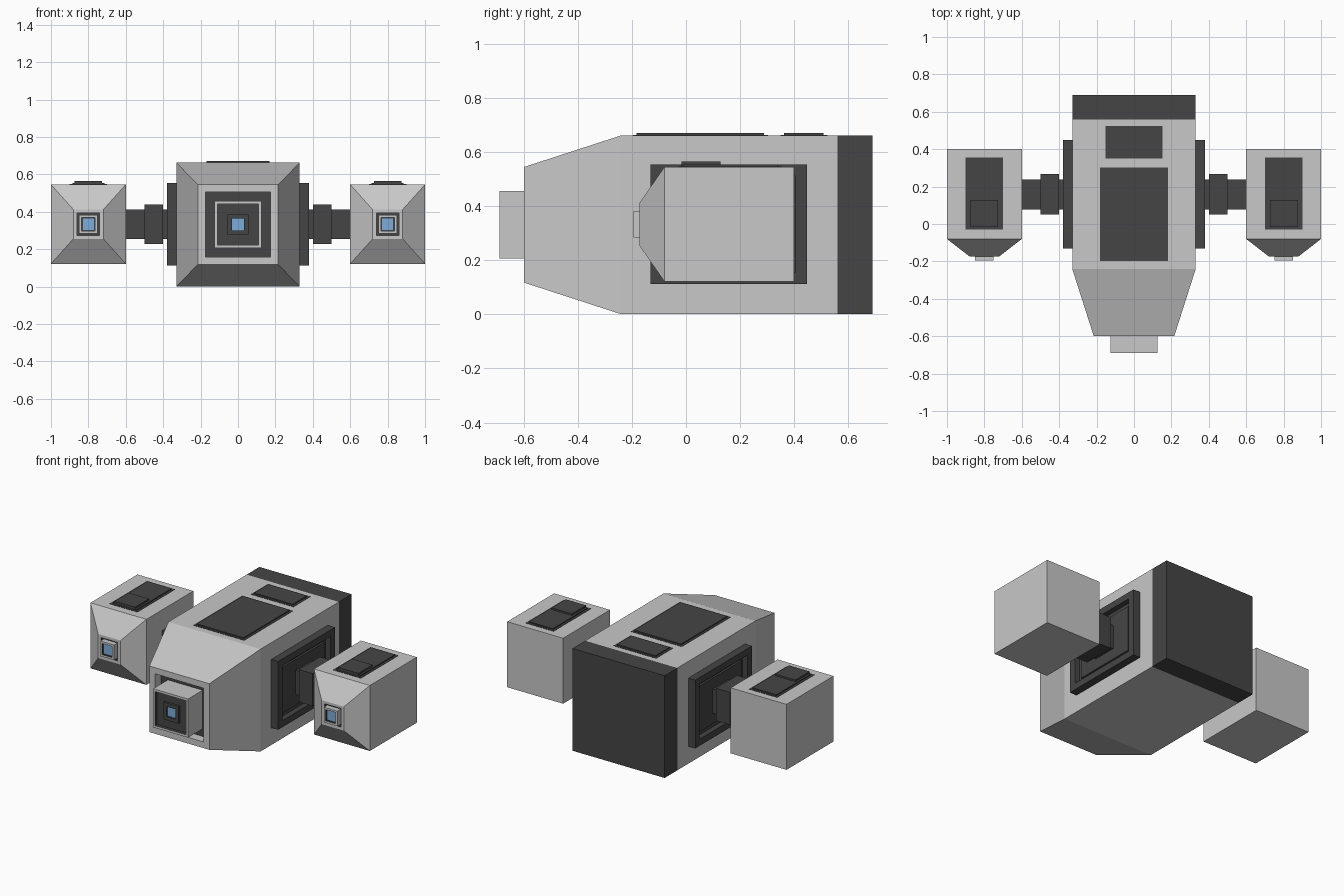
import bpy, bmesh

if "Cube" in bpy.data.objects:
    bpy.data.objects.remove(bpy.data.objects["Cube"])

# Colours
MATS = []
for name, col in (("light grey", (0.58, 0.58, 0.58, 1)),
                  ("dark grey", (0.06, 0.06, 0.06, 1)),
                  ("lens blue", (0.20, 0.42, 0.72, 1))):
    m = bpy.data.materials.new(name)
    m.diffuse_color = col
    m.use_nodes = True
    m.node_tree.nodes["Principled BSDF"].inputs["Base Color"].default_value = m.diffuse_color
    MATS.append(m)
LIGHT, DARK, BLUE = 0, 1, 2


def loft(name, axis, centre, sections, end, mirror=False):
    """Rectangles (position, half_u, half_v, colour) joined along an axis.
    Each colour paints the walls leading to that rectangle; 'end' paints the last cap."""
    bm = bmesh.new()
    cu, cv = centre
    rings = []
    for t, hu, hv, _ in sections:
        ring = []
        for su, sv in ((-1, -1), (1, -1), (1, 1), (-1, 1)):
            u, v = cu + su * hu, cv + sv * hv
            co = {"x": (t, u, v), "y": (u, t, v), "z": (u, v, t)}[axis]
            ring.append(bm.verts.new(co))
        rings.append(ring)
    bm.faces.new(rings[0]).material_index = sections[0][3]
    for a, b, s in zip(rings, rings[1:], sections[1:]):
        for i in range(4):
            j = (i + 1) % 4
            bm.faces.new((a[i], a[j], b[j], b[i])).material_index = s[3]
    bm.faces.new(rings[-1]).material_index = end
    bmesh.ops.recalc_face_normals(bm, faces=bm.faces)
    me = bpy.data.meshes.new(name)
    bm.to_mesh(me)
    bm.free()
    for m in MATS:
        me.materials.append(m)
    ob = bpy.data.objects.new(name, me)
    bpy.context.collection.objects.link(ob)
    if mirror:
        ob.modifiers.new("mirror", "MIRROR")
    return ob


def panel(name, cx, cy, hx, hy, z, mirror=False):
    """Dark plate with a thin lower border."""
    b = 0.014
    loft(name, "z", (cx, cy), [
        (z - 0.01, hx, hy, DARK), (z + 0.002, hx, hy, DARK),
        (z + 0.002, hx - b, hy - b, DARK), (z + 0.009, hx - b, hy - b, DARK)],
        DARK, mirror)


# Main hull: dark rear, light body, tapered nose, recessed square lens
ZC = 0.332
loft("main_hull", "y", (0, ZC), [
    (0.69, 0.33, 0.331, DARK), (0.56, 0.33, 0.331, DARK),
    (-0.24, 0.33, 0.331, LIGHT), (-0.60, 0.215, 0.214, LIGHT),
    (-0.60, 0.174, 0.174, LIGHT), (-0.54, 0.174, 0.174, LIGHT),
    (-0.54, 0.125, 0.125, DARK), (-0.69, 0.125, 0.125, LIGHT),
    (-0.69, 0.110, 0.110, LIGHT), (-0.67, 0.110, 0.110, DARK),
    (-0.67, 0.055, 0.055, DARK), (-0.685, 0.055, 0.055, DARK),
    (-0.685, 0.032, 0.032, DARK), (-0.675, 0.032, 0.032, DARK)], BLUE)

# Roof panels
panel("large_roof_panel", 0, 0.053, 0.182, 0.25, 0.663)
panel("small_roof_panel", 0, 0.436, 0.152, 0.087, 0.663)

# Side mounts: framed recess with inner plate, then the stepped arm
YC = 0.158
loft("side_mount", "x", (YC, 0.334), [
    (0.32, 0.29, 0.221, DARK), (0.38, 0.29, 0.221, DARK),
    (0.38, 0.245, 0.178, DARK), (0.345, 0.245, 0.178, DARK),
    (0.345, 0.215, 0.148, DARK), (0.358, 0.215, 0.148, DARK),
    (0.358, 0.08, 0.078, DARK), (0.40, 0.08, 0.078, DARK),
    (0.40, 0.108, 0.105, DARK), (0.50, 0.108, 0.105, DARK),
    (0.50, 0.08, 0.078, DARK), (0.61, 0.08, 0.078, DARK)], DARK, True)

# Side pods with a tapered nose and small lens
loft("side_pod", "y", (0.80, 0.334), [
    (0.40, 0.20, 0.212, LIGHT), (-0.08, 0.20, 0.212, LIGHT),
    (-0.173, 0.08, 0.078, LIGHT), (-0.173, 0.060, 0.060, LIGHT),
    (-0.160, 0.060, 0.060, DARK), (-0.160, 0.049, 0.049, DARK),
    (-0.195, 0.049, 0.049, LIGHT), (-0.195, 0.036, 0.036, LIGHT),
    (-0.185, 0.036, 0.036, DARK), (-0.185, 0.030, 0.030, DARK)], BLUE, True)

# Pod roof panels with a raised block
panel("pod_roof_panel", 0.80, 0.163, 0.1, 0.192, 0.546, True)
loft("pod_roof_block", "z", (0.80, 0.056), [
    (0.55, 0.073, 0.072, DARK), (0.566, 0.073, 0.072, DARK)], DARK, True)
